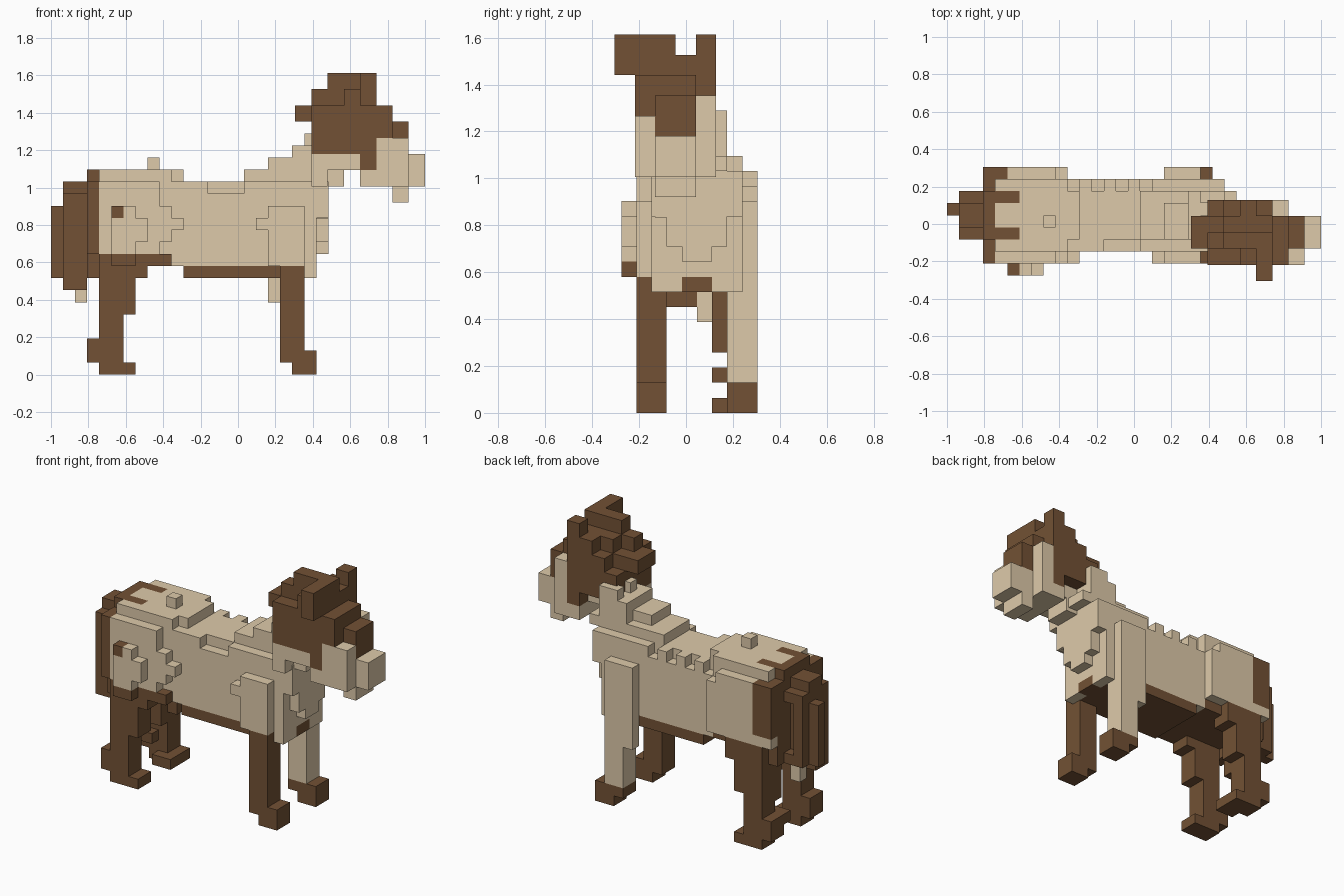
import bpy
import bmesh
from mathutils import Vector

if "Cube" in bpy.data.objects:
    bpy.data.objects.remove(bpy.data.objects["Cube"], do_unlink=True)


def flat_colour(name, rgb):
    """Make one plain material."""
    mat = bpy.data.materials.new(name)
    mat.use_nodes = True
    mat.diffuse_color = (*rgb, 1)
    shader = mat.node_tree.nodes["Principled BSDF"]
    shader.inputs["Base Color"].default_value = (*rgb, 1)
    shader.inputs["Roughness"].default_value = 1
    return mat


TAN = flat_colour("tan coat", (0.73, 0.59, 0.4))
BROWN = flat_colour("brown hair", (0.17, 0.083, 0.035))


class BlockGrid:
    """A lattice of cubes; every cube belongs to a named part."""

    def __init__(self, origin, size):
        self.origin, self.size = Vector(origin), size
        self.cells, self.colours = {}, {}

    def block(self, part, colour, x, y, z):
        """Fill a box of cubes, taking over any that are already filled."""
        self.colours[part] = colour
        for i in range(*x):
            for j in range(*y):
                for k in range(*z):
                    self.cells[i, j, k] = part

    def carve(self, x, y, z):
        """Remove a box of cubes."""
        for i in range(*x):
            for j in range(*y):
                for k in range(*z):
                    self.cells.pop((i, j, k), None)

    def build(self):
        """Make one object per part, with only the outer cube faces."""
        for part, colour in self.colours.items():
            bm = bmesh.new()
            for cell, owner in self.cells.items():
                if owner == part:
                    self.add_cube(bm, cell)
            bmesh.ops.remove_doubles(bm, verts=bm.verts, dist=0.001)
            mesh = bpy.data.meshes.new(part)
            bm.to_mesh(mesh)
            bm.free()
            mesh.materials.append(colour)
            obj = bpy.data.objects.new(part, mesh)
            bpy.context.collection.objects.link(obj)

    def add_cube(self, bm, cell):
        centre = Vector(cell) + Vector((0.5, 0.5, 0.5))
        for axis in range(3):
            for sign in (-1, 1):
                normal = Vector((0, 0, 0))
                normal[axis] = sign
                neighbour = tuple(int(c + n) for c, n in zip(cell, normal))
                if neighbour in self.cells:
                    continue
                u = Vector((0, 0, 0))
                u[(axis + 1) % 3] = 0.5
                v = normal.cross(u)
                middle = centre + normal / 2
                corners = (middle - u - v, middle + u - v, middle + u + v, middle - u + v)
                bm.faces.new([bm.verts.new(self.origin + c * self.size) for c in corners])


body = BlockGrid((-1, -0.276, 0), 0.0645)

# Trunk: barrel, belly, back and the two raised ends
body.block("barrel", TAN, x=(4, 22), y=(2, 8), z=(9, 16))
body.block("belly", BROWN, x=(11, 21), y=(2, 8), z=(8, 9))
body.block("groin", BROWN, x=(4, 10), y=(1, 8), z=(9, 10))
body.block("croup", TAN, x=(4, 10), y=(2, 8), z=(16, 17))
body.block("croup", TAN, x=(10, 11), y=(3, 7), z=(16, 17))
body.block("croup", TAN, x=(8, 9), y=(4, 5), z=(17, 18))
body.block("withers", TAN, x=(16, 22), y=(3, 7), z=(16, 17))
body.carve(x=(13, 16), y=(2, 3), z=(15, 16))
for notch in range(10, 18, 2):
    body.carve(x=(notch, notch + 1), y=(7, 8), z=(15, 16))

# Chest, tapering downward
body.block("chest", TAN, x=(21, 22), y=(2, 8), z=(8, 13))
body.block("chest", TAN, x=(21, 22), y=(4, 6), z=(9, 16))
body.block("chest", TAN, x=(22, 23), y=(4, 6), z=(10, 11))
body.block("chest", TAN, x=(22, 23), y=(3, 7), z=(11, 13))
body.block("chest", TAN, x=(22, 23), y=(2, 8), z=(13, 16))
body.block("belly", BROWN, x=(21, 22), y=(4, 6), z=(8, 9))

# Neck, stepping up toward the head
body.block("neck", TAN, x=(18, 24), y=(3, 7), z=(16, 17))
body.block("neck", TAN, x=(18, 23), y=(3, 6), z=(17, 18))
body.block("neck", TAN, x=(20, 23), y=(3, 7), z=(17, 19))
for crest in (4, 6):
    body.block("neck", TAN, x=(21, 23), y=(crest, crest + 1), z=(19, 20))

# Hips and shoulders
body.block("right hip", TAN, x=(4, 9), y=(1, 2), z=(10, 16))
body.block("right hip", TAN, x=(9, 10), y=(1, 2), z=(11, 14))
body.block("right hip", TAN, x=(10, 11), y=(1, 2), z=(12, 13))
body.block("right hip", TAN, x=(6, 7), y=(0, 1), z=(13, 14))
body.block("right hip", TAN, x=(5, 8), y=(0, 1), z=(11, 13))
body.block("right hip", TAN, x=(5, 7), y=(0, 1), z=(10, 11))
body.block("hip tuft", BROWN, x=(5, 6), y=(0, 1), z=(13, 14))
body.block("hip tuft", BROWN, x=(5, 7), y=(0, 1), z=(9, 10))
body.block("left hip", TAN, x=(5, 10), y=(8, 9), z=(10, 15))
body.block("left hip", TAN, x=(5, 9), y=(8, 9), z=(15, 16))
body.block("right shoulder", TAN, x=(18, 21), y=(1, 2), z=(9, 14))
body.block("right shoulder", TAN, x=(17, 18), y=(1, 2), z=(12, 13))

# Front legs: the right one is brown, the left one tan with a brown hoof
body.block("right front leg", BROWN, x=(19, 21), y=(1, 3), z=(1, 9))
body.block("left front leg", TAN, x=(19, 21), y=(7, 9), z=(2, 9))
body.block("left front leg", TAN, x=(18, 21), y=(8, 9), z=(6, 14))
for side, span in (("right", (1, 3)), ("left", (7, 9))):
    hoof = side + " front hoof"
    body.block(hoof, BROWN, x=(20, 22), y=span, z=(0, 2))
    body.block(hoof, BROWN, x=(19, 20), y=span, z=(1, 2))

# Hind legs
for side, span in (("right", (1, 3)), ("left", (7, 9))):
    leg = side + " hind leg"
    body.block(leg, BROWN, x=(4, 7), y=span, z=(0, 1))
    body.block(leg, BROWN, x=(4, 6), y=span, z=(1, 5))
    body.block(leg, BROWN, x=(3, 4), y=span, z=(1, 3))
    body.block(leg, BROWN, x=(4, 7), y=span, z=(5, 9))
    body.block(leg, BROWN, x=(4, 8), y=span, z=(8, 10))
body.block("left hind leg", BROWN, x=(5, 7), y=(6, 7), z=(0, 1))
body.block("left hind leg", BROWN, x=(3, 5), y=(6, 7), z=(2, 3))
body.block("left hind leg", BROWN, x=(4, 6), y=(6, 7), z=(4, 9))

# Rump hair and tail
body.block("rump", BROWN, x=(3, 4), y=(2, 8), z=(8, 16))
body.block("rump", BROWN, x=(3, 4), y=(1, 9), z=(10, 16))
body.block("rump", BROWN, x=(3, 4), y=(3, 7), z=(16, 17))
body.block("rump", BROWN, x=(4, 5), y=(8, 9), z=(11, 16))
body.block("rump", BROWN, x=(4, 6), y=(6, 7), z=(16, 17))
body.block("rump", BROWN, x=(4, 6), y=(3, 4), z=(16, 17))
body.block("left hip", TAN, x=(3, 5), y=(8, 9), z=(10, 11))
body.block("tail", BROWN, x=(1, 3), y=(3, 7), z=(8, 15))
body.carve(x=(2, 3), y=(6, 7), z=(9, 14))
body.block("tail", BROWN, x=(1, 3), y=(4, 6), z=(15, 16))
body.block("tail", BROWN, x=(1, 3), y=(3, 5), z=(7, 8))
body.block("tail", BROWN, x=(0, 1), y=(5, 6), z=(8, 14))
body.block("tail tip", TAN, x=(2, 3), y=(5, 6), z=(6, 8))
body.build()

head = BlockGrid((0.306, -0.305, 0.833), 0.0867)

# Throat and skull
head.block("throat", TAN, x=(1, 2), y=(2, 4), z=(0, 4))
head.block("throat", TAN, x=(1, 2), y=(1, 5), z=(2, 4))
head.block("throat", TAN, x=(2, 3), y=(2, 4), z=(2, 4))
head.block("throat", TAN, x=(2, 4), y=(1, 4), z=(3, 4))
head.block("skull", BROWN, x=(1, 5), y=(1, 5), z=(4, 7))
head.block("skull", BROWN, x=(4, 5), y=(1, 5), z=(3, 4))
head.block("skull", BROWN, x=(5, 6), y=(1, 4), z=(5, 7))
head.block("skull", BROWN, x=(0, 1), y=(2, 4), z=(6, 7))
head.block("skull", BROWN, x=(1, 5), y=(2, 3), z=(7, 8))
head.block("skull", BROWN, x=(2, 5), y=(3, 4), z=(7, 8))
head.block("skull", BROWN, x=(3, 5), y=(4, 5), z=(7, 8))
head.block("skull", BROWN, x=(3, 4), y=(1, 2), z=(7, 8))
head.carve(x=(1, 2), y=(4, 5), z=(6, 7))

# Ears and forelock
head.block("right ear", BROWN, x=(4, 5), y=(0, 3), z=(7, 9))
head.block("left ear", BROWN, x=(4, 5), y=(4, 5), z=(7, 9))
head.block("forelock", BROWN, x=(2, 4), y=(2, 3), z=(8, 9))

# Face: cheeks, nose bridge, muzzle and jaw
head.block("cheeks", TAN, x=(4, 5), y=(1, 5), z=(2, 3))
head.block("cheeks", TAN, x=(5, 7), y=(1, 4), z=(2, 5))
head.block("cheeks", TAN, x=(5, 6), y=(4, 5), z=(2, 6))
head.block("nose bridge", BROWN, x=(5, 7), y=(2, 4), z=(4, 6))
head.block("muzzle", TAN, x=(7, 8), y=(2, 4), z=(2, 4))
head.block("jaw", TAN, x=(6, 7), y=(2, 4), z=(1, 2))
head.build()
